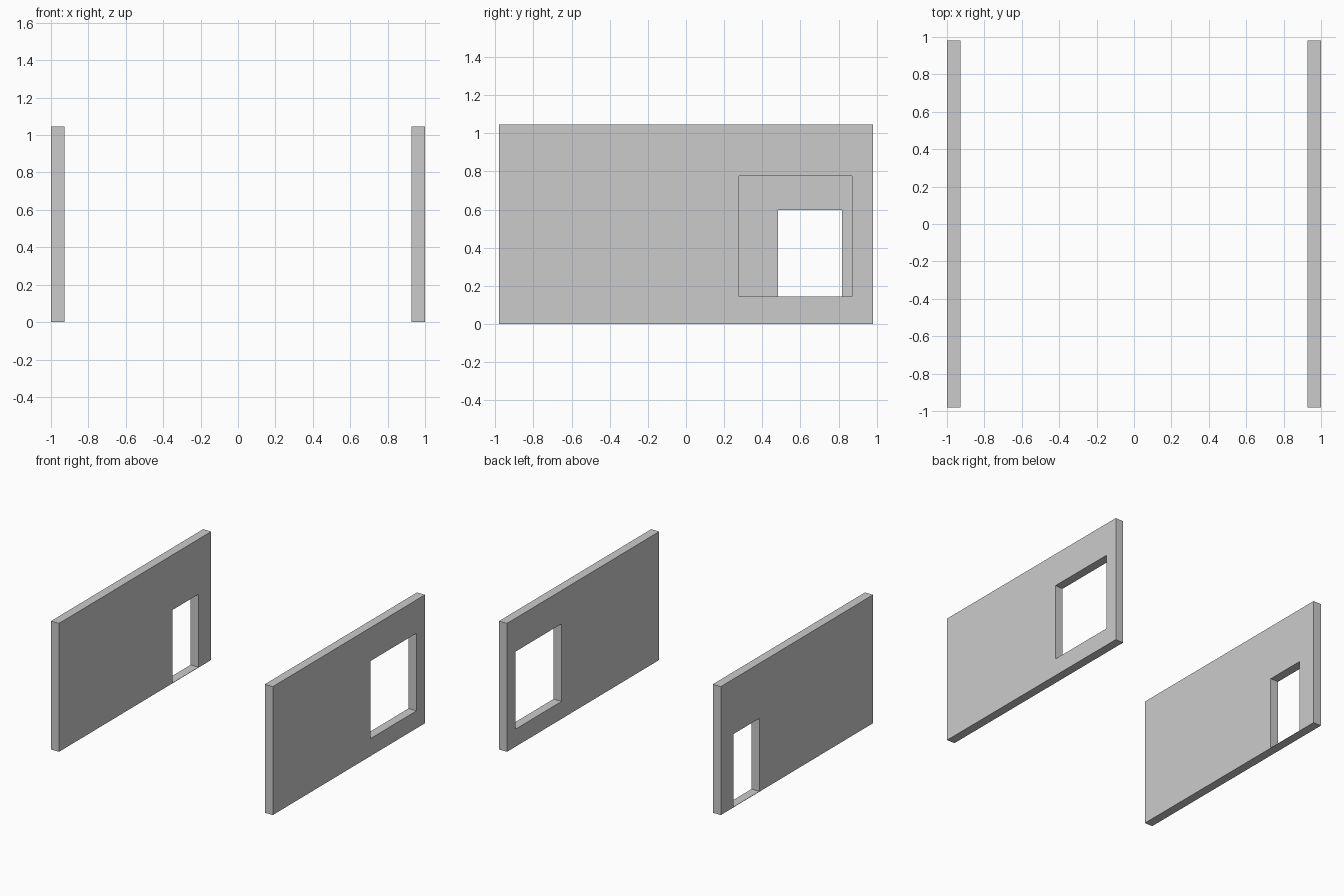
import bpy, bmesh

if "Cube" in bpy.data.objects:
    bpy.data.objects.remove(bpy.data.objects["Cube"])

HALF_LEN, HEIGHT, THICK = 0.98, 1.047, 0.072


def rect(bm, x, y0, y1, z0, z1):
    return [bm.verts.new((x, y, z)) for y, z in ((y0, z0), (y1, z0), (y1, z1), (y0, z1))]


def wall(name, x, opening):
    """Slab with one rectangular opening, given as (y0, y1, z0, z1)."""
    bm = bmesh.new()
    outer = rect(bm, x, -HALF_LEN, HALF_LEN, 0, HEIGHT)
    inner = rect(bm, x, *opening)
    # ring of four quads around the opening, extruded to the wall thickness
    faces = [bm.faces.new((outer[i], outer[(i + 1) % 4], inner[(i + 1) % 4], inner[i]))
             for i in range(4)]
    ext = bmesh.ops.extrude_face_region(bm, geom=faces, use_keep_orig=True)
    moved = [g for g in ext["geom"] if isinstance(g, bmesh.types.BMVert)]
    bmesh.ops.translate(bm, verts=moved, vec=(THICK, 0, 0))
    bmesh.ops.recalc_face_normals(bm, faces=bm.faces)
    mesh = bpy.data.meshes.new(name)
    bm.to_mesh(mesh)
    bm.free()
    obj = bpy.data.objects.new(name, mesh)
    bpy.context.collection.objects.link(obj)
    return obj


# left wall with a doorway that has a paper-thin sill
wall("door_wall", -1.0, (0.482, 0.817, 0.003, 0.598))
# right wall with a large window
wall("window_wall", 1.0 - THICK, (0.278, 0.87, 0.143, 0.775))
